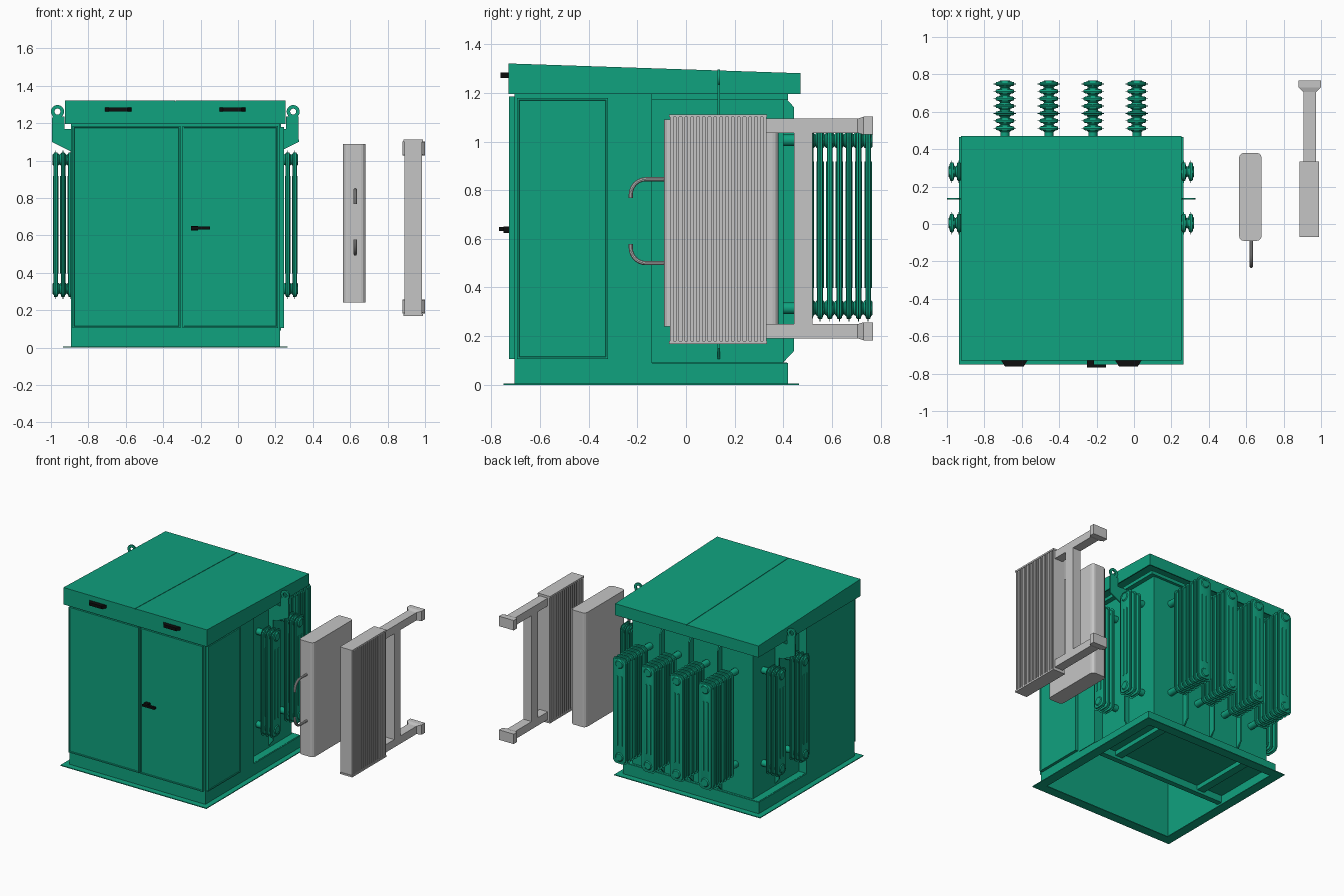
import bpy, bmesh
from math import pi, sin, cos, radians
from mathutils import Matrix, Vector

cube = bpy.data.objects.get("Cube")
if cube:
    bpy.data.objects.remove(cube)


def material(name, rgb):
    m = bpy.data.materials.new(name)
    m.use_nodes = True
    m.diffuse_color = (*rgb, 1)
    m.node_tree.nodes["Principled BSDF"].inputs["Base Color"].default_value = (*rgb, 1)
    return m


GREEN = material("painted_green", (0.005, 0.36, 0.21))
GRAY = material("light_gray", (0.56, 0.56, 0.56))
BLACK = material("black", (0.004, 0.004, 0.004))
CX = -0.335   # centre line of the cabinet


def make(name, bm, mat, smooth=False):
    bmesh.ops.recalc_face_normals(bm, faces=bm.faces)
    me = bpy.data.meshes.new(name)
    bm.to_mesh(me)
    bm.free()
    me.materials.append(mat)
    ob = bpy.data.objects.new(name, me)
    bpy.context.collection.objects.link(ob)
    if smooth:
        bpy.ops.object.select_all(action='DESELECT')
        ob.select_set(True)
        bpy.context.view_layer.objects.active = ob
        bpy.ops.object.shade_smooth_by_angle(angle=radians(35))
    return ob


def loft(bm, rings, closed=False):
    """Skin a list of equal point rings; closed joins the last to the first."""
    vs = [[bm.verts.new(p) for p in r] for r in rings]
    n = len(vs[0])
    for a, b in zip(vs, vs[1:] + ([vs[0]] if closed else [])):
        for i in range(n):
            j = (i + 1) % n
            bm.faces.new((a[i], a[j], b[j], b[i]))
    if not closed:
        bm.faces.new(vs[0])
        bm.faces.new(vs[-1])


def rect(x0, x1, y0, y1, z):
    return [(x0, y0, z), (x1, y0, z), (x1, y1, z), (x0, y1, z)]


def add_box(bm, x0, x1, y0, y1, z0, z1):
    loft(bm, [rect(x0, x1, y0, y1, z0), rect(x0, x1, y0, y1, z1)])


def box(name, *dims, mat=GREEN):
    bm = bmesh.new()
    add_box(bm, *dims)
    return make(name, bm, mat)


def frame(name, x0, x1, y0, y1, z0, z1, t):
    """Hollow rectangular wall of thickness t."""
    bm = bmesh.new()
    i = (x0 + t, x1 - t, y0 + t, y1 - t)
    o = (x0, x1, y0, y1)
    loft(bm, [rect(*o, z0), rect(*o, z1), rect(*i, z1), rect(*i, z0)], True)
    return make(name, bm, GREEN)


def prism(name, pts, axis, a, b, mat=GREEN):
    """Extrude a 2D outline along an axis; the two other axes keep their order."""
    def place(p, d):
        q = list(p)
        q.insert("xyz".index(axis), d)
        return q
    bm = bmesh.new()
    loft(bm, [[place(p, d) for p in pts] for d in (a, b)])
    return make(name, bm, mat)


def rounded(hw, hh, r, steps=4):
    """Rounded rectangle outline around the origin."""
    out = []
    for k, (sx, sy) in enumerate(((1, 1), (-1, 1), (-1, -1), (1, -1))):
        for i in range(steps + 1):
            a = pi / 2 * (k + i / steps)
            out.append((sx * (hw - r) + r * cos(a), sy * (hh - r) + r * sin(a)))
    return out


# Base flange, plinth and the beams under the tank
frame("base_flange", -0.935, 0.265, -0.75, 0.465, 0, 0.006, 0.07)
frame("plinth", -0.893, 0.225, -0.705, 0.42, 0.006, 0.09, 0.012)
box("plinth_cross_beam", -0.88, 0.215, -0.17, -0.13, 0.03, 0.09)
for s in (-1, 1):
    box("tank_beam", CX + s * 0.36 - 0.03, CX + s * 0.36 + 0.03, -0.13, 0.41, 0.05, 0.09)
box("plinth_deck", -0.885, 0.218, -0.14, 0.415, 0.082, 0.092)

# Cabinet shell, tank and stiffening ribs
frame("cabinet_walls", -0.893, 0.225, -0.705, -0.14, 0.09, 1.2, 0.012)
box("tank", CX - 0.495, CX + 0.495, -0.15, 0.40, 0.092, 1.17)
box("tank_cover", CX - 0.53, CX + 0.53, -0.14, 0.42, 1.17, 1.195)
for k in (-1, 0, 1):
    x = CX + k * 0.235
    prism("back_rib", [(0.40, 0.092), (0.445, 0.14), (0.445, 1.14), (0.40, 1.19)], "x", x - 0.005, x + 0.005)
for s in (-1, 1):
    prism("side_rib", [(CX + s * d, z) for d, z in ((0.49, 0.1), (0.53, 0.15), (0.53, 1.17), (0.49, 1.17))],
          "y", 0.13, 0.14)

# Bushings on the tank wall inside the cabinet
bm = bmesh.new()
for k in range(4):
    for z, r in ((0.45, 0.03), (0.8, 0.04)):
        bmesh.ops.create_cone(bm, cap_ends=True, segments=16, radius1=r, radius2=r * 0.7, depth=0.12,
                              matrix=Matrix.Translation((CX - 0.3 + 0.2 * k, -0.2, z)) @ Matrix.Rotation(pi / 2, 4, 'X'))
make("inner_bushings", bm, GREEN, True)


def door(name, dims, outward):
    """Slab with a shallow raised border on its outward face."""
    bm = bmesh.new()
    add_box(bm, *dims)
    bmesh.ops.recalc_face_normals(bm, faces=bm.faces)
    face = [f for f in bm.faces if f.normal.dot(Vector(outward)) > 0.9]
    bmesh.ops.inset_region(bm, faces=face, thickness=0.012, depth=0)
    bmesh.ops.inset_region(bm, faces=face, thickness=0.003, depth=-0.004)
    make(name, bm, GREEN)


door("front_door_right", (-0.885, -0.308, -0.727, -0.705, 0.105, 1.185), (0, -1, 0))
door("front_door_left", (-0.298, 0.215, -0.727, -0.705, 0.105, 1.185), (0, -1, 0))
door("side_door", (0.225, 0.246, -0.695, -0.32, 0.105, 1.18), (1, 0, 0))
box("side_seam_post", 0.225, 0.229, -0.305, -0.14, 0.092, 1.195)

# Door handle
box("door_handle_hub", -0.25, -0.215, -0.75, -0.723, 0.625, 0.65, mat=BLACK)
box("door_handle_lever", -0.25, -0.15, -0.768, -0.75, 0.632, 0.648, mat=BLACK)

# Sloping roof: open shell with two top sheets meeting at a seam
roof = prism("roof_shell", [(-0.73, 1.195), (-0.73, 1.315), (0.47, 1.275), (0.47, 1.195)], "x", -0.925, 0.255)
bm = bmesh.new()
bm.from_mesh(roof.data)
bmesh.ops.delete(bm, geom=[f for f in bm.faces if f.normal.z < -0.9], context='FACES')
bm.to_mesh(roof.data)
bm.free()
solid = roof.modifiers.new("thickness", 'SOLIDIFY')
solid.thickness = 0.012
sheet = [(-0.73, 1.315), (-0.73, 1.321), (0.47, 1.281), (0.47, 1.275)]
prism("roof_sheet_right", sheet, "x", -0.925, CX - 0.002)
prism("roof_sheet_left", sheet, "x", CX + 0.002, 0.255)
for x in (-0.64, -0.03):
    prism("roof_handle", [(x - 0.07, -0.73), (x - 0.05, -0.762), (x + 0.05, -0.762), (x + 0.07, -0.73)],
          "z", 1.262, 1.284, BLACK)

# Lifting lugs: side plate with a ring on top
for s in (-1, 1):
    outline = ((0.49, 1.17), (0.592, 1.17), (0.592, 1.235), (0.658, 1.235), (0.66, 1.1), (0.56, 1.05), (0.49, 1.05))
    prism("lug_plate", [(CX + s * d, z) for d, z in outline], "y", 0.13, 0.14)
    bm = bmesh.new()
    loft(bm, [[(CX + s * 0.63 + r * cos(a), y, 1.262 + r * sin(a)) for a in [2 * pi * i / 24 for i in range(24)]]
              for r, y in ((0.035, 0.13), (0.035, 0.14), (0.016, 0.14), (0.016, 0.13))], True)
    make("lug_ring", bm, GREEN, True)


def radiator(name, origin, angle, depths, pipe_start):
    """Stack of pressed plates along local +y, joined by two header pipes."""
    bm = bmesh.new()
    mid, half = 0.657, 0.397
    for d in depths:
        # pressed plate: thin flange swelling to a flat core
        rings = []
        for inset, off in ((0.024, -0.012), (0.012, -0.009), (0.01, -0.002), (0, -0.002),
                           (0, 0.002), (0.01, 0.002), (0.012, 0.009), (0.024, 0.012)):
            pts = rounded(0.06 - inset, half - inset, 0.035 - inset * 0.6)
            rings.append([(u, d + off, mid + v) for u, v in pts])
        loft(bm, rings)
        # vertical flutes
        for u in (-0.018, 0.018):
            loft(bm, [[(u + a, d + off, mid + b) for a, b in rounded(w, 0.26, w * 0.9, 3)]
                      for w, off in ((0.006, -0.015), (0.01, -0.01), (0.01, 0.01), (0.006, 0.015))])
        # round bosses top and bottom
        for z in (0.315, 1.005):
            loft(bm, [[(r * cos(2 * pi * i / 16), d + off, z + r * sin(2 * pi * i / 16)) for i in range(16)]
                      for r, off in ((0.026, -0.02), (0.035, -0.009), (0.035, 0.009), (0.026, 0.018))])
    for z in (0.315, 1.005):
        length = depths[-1] - pipe_start
        bmesh.ops.create_cone(bm, cap_ends=True, segments=16, radius1=0.024, radius2=0.024, depth=length,
                              matrix=Matrix.Translation((0, pipe_start + length / 2, z)) @ Matrix.Rotation(pi / 2, 4, 'X'))
    bm.transform(Matrix.Translation(origin) @ Matrix.Rotation(angle, 4, 'Z'))
    make(name, bm, GREEN, True)


# Four radiators behind, two on each side
for k in range(4):
    radiator("back_radiator", (-0.69 + 0.235 * k, 0, 0), 0, [0.512 + 0.0395 * i for i in range(7)], 0.39)
for s in (-1, 1):
    for y in (0.005, 0.28):
        radiator("side_radiator", (CX, y, 0), -s * pi / 2, [0.562 + 0.0385 * i for i in range(3)], 0.48)

# Detached gray slab with rounded corners and two hooked handles
prism("slab", [(0.622 + a, 0.145 + b) for a, b in rounded(0.06, 0.235, 0.025, 3)], "z", 0.24, 1.09, GRAY)
for z, s in ((0.845, -1), (0.5, 1)):
    path = [(-0.08, z, 0), (-0.165, z, 0)]
    path += [(-0.165 - 0.062 * sin(a), z + s * 0.062 * (1 - cos(a)), a) for a in [pi / 12 * i for i in range(1, 7)]]
    path.append((-0.227, z + s * 0.078, pi / 2))
    bm = bmesh.new()
    loft(bm, [[(0.627 + 0.009 * cos(t), y + 0.009 * sin(t) * sin(a), h + s * 0.009 * sin(t) * cos(a))
               for t in [2 * pi * i / 10 for i in range(10)]] for y, h, a in path])
    make("slab_handle", bm, GRAY, True)

# Detached gray finned panel
bm = bmesh.new()
add_box(bm, 0.91, 0.965, -0.06, 0.325, 0.18, 1.1)
for i in range(17):
    y = -0.065 + i * 0.0239
    add_box(bm, 0.89, 0.985, y, y + 0.013, 0.18, 1.1)
make("finned_panel", bm, GRAY)
for z in (0.168, 1.1):
    box("fin_rail", 0.886, 0.988, -0.07, 0.333, z, z + 0.012, mat=GRAY)

# Arms with flared ends and the post between them
for z in (0.22, 1.065):
    bm = bmesh.new()
    loft(bm, [[(0.94 + a * w, y, z + b * h) for a, b in ((-1, -1), (1, -1), (1, 1), (-1, 1))]
              for y, w, h in ((0.32, 0.034, 0.029), (0.705, 0.034, 0.029), (0.73, 0.06, 0.037), (0.768, 0.06, 0.037))])
    make("panel_arm", bm, GRAY)
box("panel_post", 0.906, 0.974, 0.445, 0.52, 0.24, 1.045, mat=GRAY)
